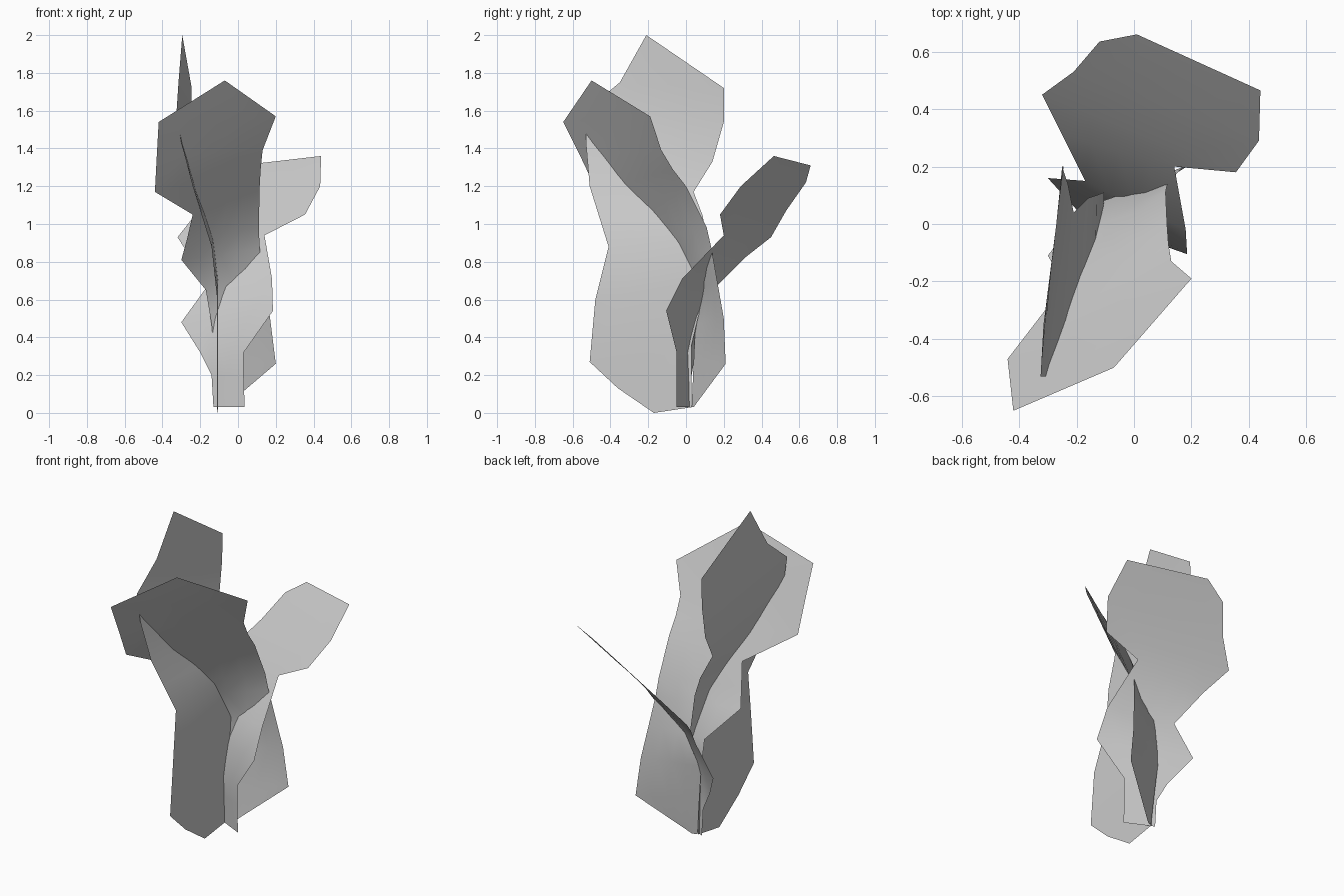
import bpy, bmesh
from mathutils import Vector


def leaf(name, left, right, tip, cols=4):
    """Thin leaf lofted between two edge paths, closed by a pointed tip."""
    bm = bmesh.new()
    rows = []
    for a, b in zip(left, right):
        a, b = Vector(a), Vector(b)
        rows.append([bm.verts.new(a.lerp(b, i / cols)) for i in range(cols + 1)])
    for r, s in zip(rows, rows[1:]):
        for i in range(cols):
            bm.faces.new((r[i], r[i + 1], s[i + 1], s[i]))
    end = bm.verts.new(tip)
    for a, b in zip(rows[-1], rows[-1][1:]):
        bm.faces.new((a, b, end))
    for f in bm.faces:
        f.smooth = True
    mesh = bpy.data.meshes.new(name)
    bm.to_mesh(mesh)
    bm.free()
    ob = bpy.data.objects.new(name, mesh)
    bpy.context.collection.objects.link(ob)
    return ob


# Broad leaf that arches over toward the front
leaf("front_leaf",
     [(-.10, .03, .03), (-.12, .04, .26), (-.14, .05, .47), (-.17, .06, .65),
      (-.30, -.11, .81), (-.27, -.16, .92), (-.24, -.21, 1.05),
      (-.44, -.47, 1.17), (-.43, -.56, 1.36), (-.42, -.65, 1.54)],
     [(-.07, .04, .03), (.20, .21, .26), (.17, .20, .50), (.14, .165, .70),
      (.115, .135, .87), (.11, .11, .98), (.115, 0, 1.20),
      (.12, -.07, 1.29), (.13, -.13, 1.39), (.20, -.19, 1.57)],
     (-.07, -.50, 1.76))

# Tall upright leaf on the left, seen edge-on from the front
leaf("side_leaf",
     [(-.11, -.17, 0), (-.11, -.36, .13), (-.11, -.51, .27), (-.11, -.48, .60),
      (-.14, -.41, .88), (-.19, -.46, 1.04), (-.24, -.51, 1.20),
      (-.30, -.53, 1.43), (-.325, -.53, 1.60), (-.315, -.35, 1.75)],
     [(-.105, .03, .03), (-.105, .03, .18), (-.105, .03, .36), (-.105, .11, .70),
      (-.13, .10, .93), (-.16, .09, 1.04), (-.21, .04, 1.17),
      (-.23, .14, 1.33), (-.25, .20, 1.54), (-.245, .20, 1.72)],
     (-.295, -.21, 2.0))

# Leaf that leans out toward the back
leaf("back_leaf",
     [(-.13, .03, .03), (-.14, .03, .20), (-.20, .05, .32), (-.30, .16, .48),
      (-.17, .15, .66), (-.25, .31, .82), (-.32, .45, .93),
      (-.21, .53, 1.07), (-.12, .635, 1.22)],
     [(.035, -.05, .03), (.03, -.05, .20), (.03, -.05, .32), (.185, -.105, .54),
      (.18, -.02, .71), (.14, .20, .94), (.355, .18, 1.05),
      (.435, .29, 1.20), (.44, .465, 1.36)],
     (.01, .66, 1.31))
